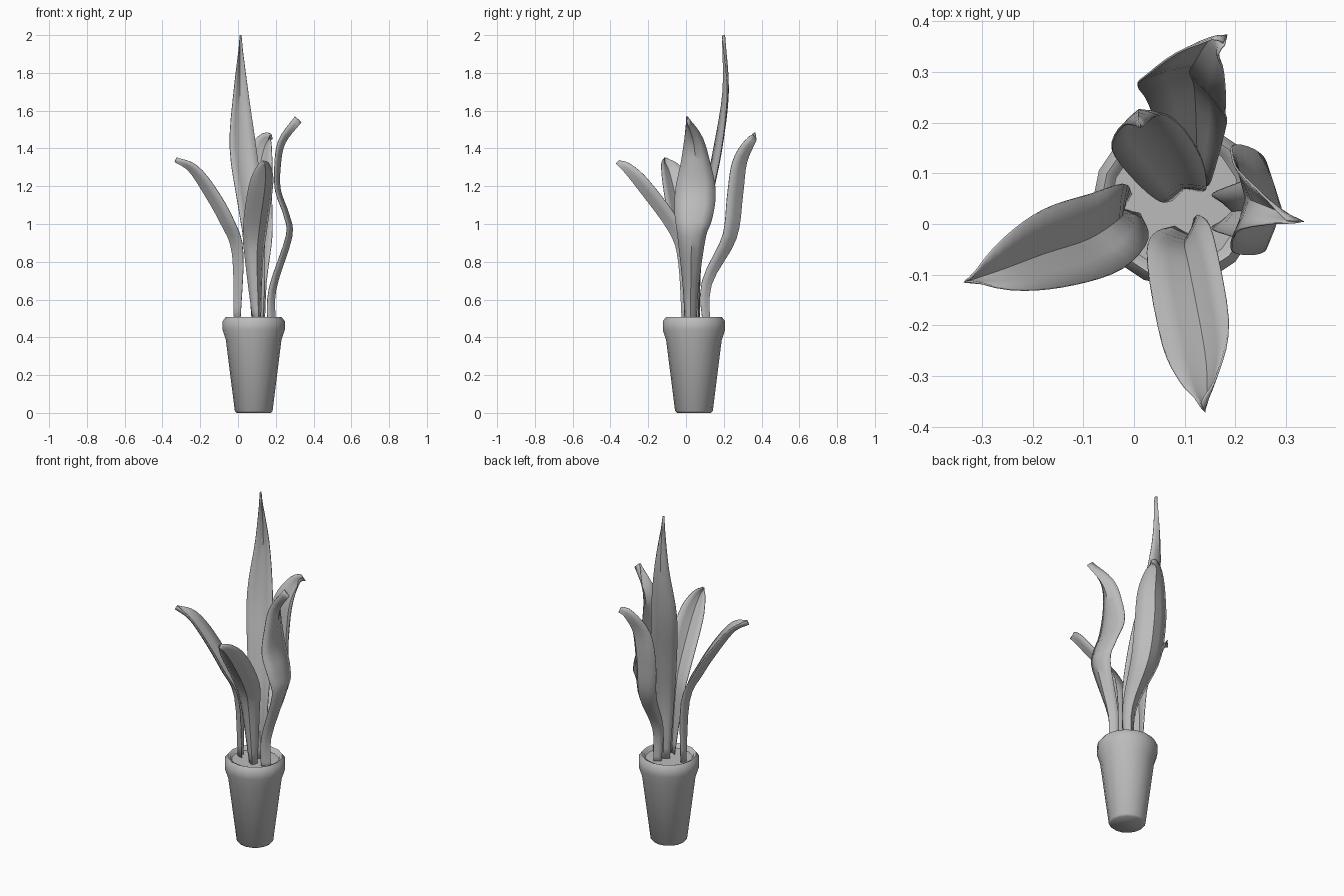
import bpy, bmesh, math
from mathutils import Vector

cube = bpy.data.objects.get("Cube")
if cube:
    bpy.data.objects.remove(cube, do_unlink=True)

# Single material
GREY = (0.5, 0.5, 0.5, 1)
clay = bpy.data.materials.new("clay_grey")
clay.use_nodes = True
clay.diffuse_color = GREY
clay.node_tree.nodes["Principled BSDF"].inputs["Base Color"].default_value = GREY


def finish(name, bm, angle):
    mesh = bpy.data.meshes.new(name)
    bm.to_mesh(mesh)
    bm.free()
    mesh.materials.append(clay)
    obj = bpy.data.objects.new(name, mesh)
    bpy.context.collection.objects.link(obj)
    bpy.ops.object.select_all(action='DESELECT')
    obj.select_set(True)
    bpy.context.view_layer.objects.active = obj
    bpy.ops.object.shade_smooth_by_angle(angle=math.radians(angle))
    return obj


def lathe(name, profile, centre, sides=16):
    """Revolve (radius, height) points; both ends are capped."""
    bm = bmesh.new()
    rings = []
    for radius, height in profile:
        ring = []
        for i in range(sides):
            angle = math.tau * i / sides
            ring.append(bm.verts.new((centre[0] + radius * math.cos(angle),
                                      centre[1] + radius * math.sin(angle), height)))
        rings.append(ring)
    for a, b in zip(rings, rings[1:]):
        for i in range(sides):
            j = (i + 1) % sides
            bm.faces.new((a[i], a[j], b[j], b[i]))
    bm.faces.new(rings[0][::-1])
    bm.faces.new(rings[-1])
    return finish(name, bm, 75)


def spline(points, steps):
    """Catmull-Rom samples through points of any dimension."""
    pts = [Vector(p) for p in points]
    pts = [pts[0] * 2 - pts[1]] + pts + [pts[-1] * 2 - pts[-2]]
    out = []
    for a, b, c, d in zip(pts, pts[1:], pts[2:], pts[3:]):
        for k in range(steps):
            t = k / steps
            out.append((b * 2 + (c - a) * t + (a * 2 - b * 5 + c * 4 - d) * t * t
                        + (b * 3 - a - c * 3 + d) * t ** 3) / 2)
    return out + [pts[-2]]


def leaf(name, heading, roll, depth, belly, points):
    """Folded blade along a midrib of (x, y, z, half width) points.
    depth is the fold at both ends, belly its relative change midway."""
    roll = math.radians(roll)
    samples = spline(points, 4)
    last = len(samples) - 1
    ribs = [Vector(s[:3]) for s in samples]
    across = Vector((heading[0], heading[1], 0)).normalized().cross(Vector((0, 0, 1)))
    bm = bmesh.new()
    rows = []
    for i, rib in enumerate(ribs):
        tangent = (ribs[min(i + 1, last)] - ribs[max(i - 1, 0)]).normalized()
        side = (across - tangent * across.dot(tangent)).normalized()
        up = side.cross(tangent)
        side, up = (side * math.cos(roll) - up * math.sin(roll),
                    up * math.cos(roll) + side * math.sin(roll))
        width = max(samples[i][3], 0.003)
        fold = depth * (1 + belly * math.sin(math.pi * i / last))
        rows.append([bm.verts.new(rib + side * width * u + up * fold * abs(u) ** 1.2)
                     for u in (-1, -0.5, 0, 0.5, 1)])
    for a, b in zip(rows, rows[1:]):
        for k in range(4):
            bm.faces.new((a[k], a[k + 1], b[k + 1], b[k]))
    obj = finish(name, bm, 40)
    thick = obj.modifiers.new("thickness", 'SOLIDIFY')
    thick.thickness = 0.004
    thick.offset = 0


# Pot and soil
pot_centre = (0.083, 0.042)
lathe("pot", [(0.09, 0), (0.1, 0.01), (0.147, 0.385), (0.165, 0.44), (0.165, 0.485),
              (0.148, 0.507), (0.133, 0.5), (0.127, 0.48)], pot_centre)
lathe("soil", [(0.128, 0.47), (0.128, 0.485)], pot_centre)

# Leaves
leaf("right_leaf", (-0.9, -0.4), 0, 0.025, 0.8, [
    (-0.02, 0.03, 0.46, 0.02), (-0.03, 0.01, 0.84, 0.06), (-0.09, -0.03, 1, 0.08),
    (-0.18, -0.06, 1.16, 0.08), (-0.26, -0.09, 1.28, 0.055), (-0.335, -0.115, 1.33, 0)])

leaf("front_leaf", (0, -1), 22, 0.025, 1.1, [
    (0.11, -0.02, 0.46, 0.02), (0.1, -0.04, 0.8, 0.05), (0.11, -0.09, 0.96, 0.07),
    (0.14, -0.25, 1.18, 0.07), (0.145, -0.33, 1.28, 0.04), (0.14, -0.37, 1.32, 0)])

leaf("tall_leaf", (-0.3, 1), 0, 0.015, 0.6, [
    (0.1, 0.07, 0.46, 0.03), (0.09, 0.08, 0.8, 0.05), (0.06, 0.13, 1.1, 0.07),
    (0.02, 0.19, 1.4, 0.073), (0.01, 0.225, 1.7, 0.04), (0.01, 0.205, 2, 0)])

leaf("left_leaf", (1, 0), 0, 0.045, -0.4, [
    (0.2, 0.025, 0.46, 0.03), (0.2, 0.025, 0.65, 0.04), (0.285, 0.03, 0.93, 0.075),
    (0.27, 0.04, 1.05, 0.1), (0.225, 0.05, 1.18, 0.107), (0.225, 0.05, 1.31, 0.08),
    (0.25, 0.04, 1.43, 0.05), (0.335, 0.005, 1.54, 0)])

leaf("back_leaf", (0.3, 0.95), 0, 0.03, 0.9, [
    (0.125, 0.125, 0.46, 0.025), (0.125, 0.135, 0.68, 0.04), (0.12, 0.265, 0.92, 0.08),
    (0.11, 0.3, 1.15, 0.09), (0.12, 0.32, 1.32, 0.08), (0.15, 0.365, 1.43, 0.04),
    (0.183, 0.373, 1.45, 0)])
